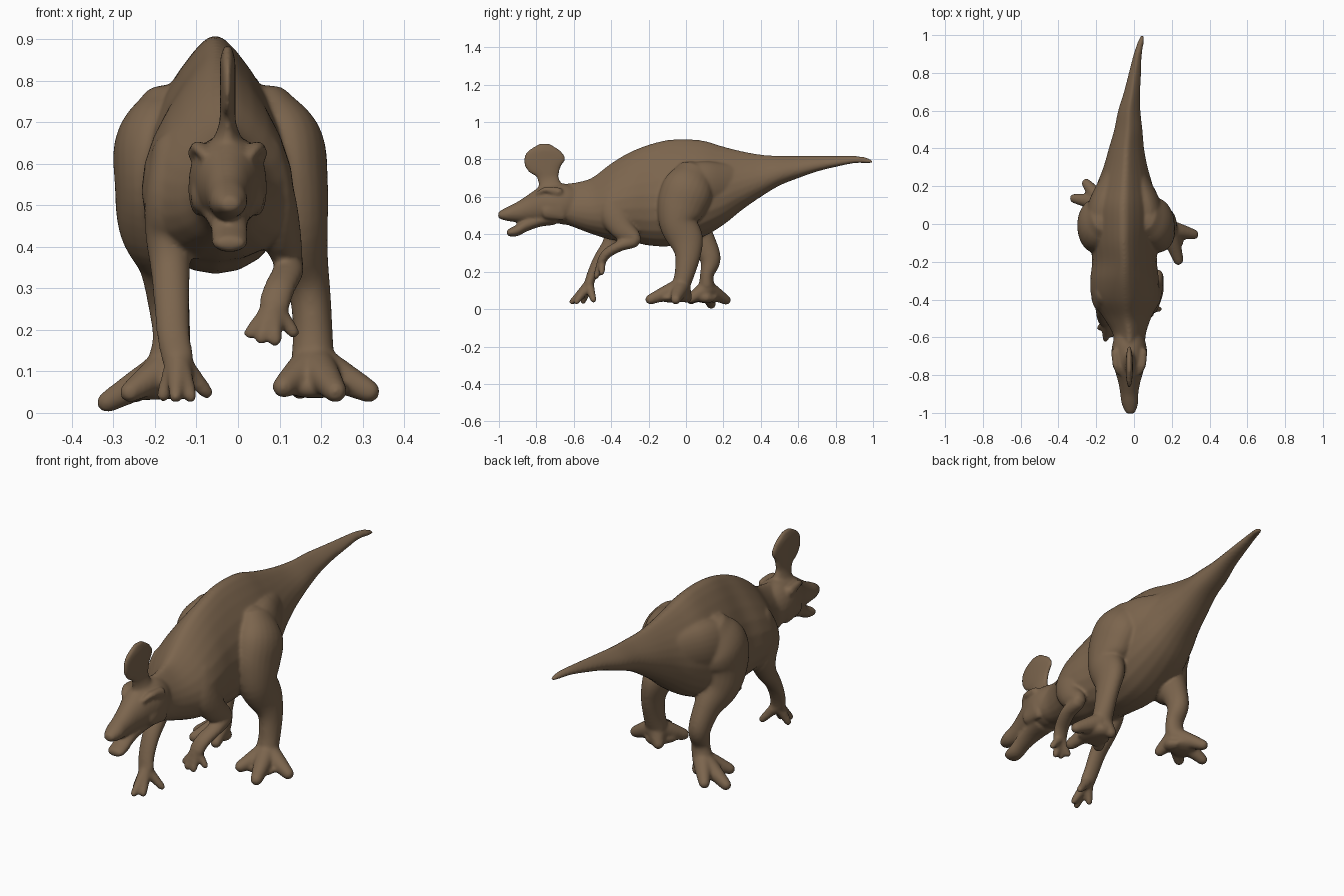
import bpy, bmesh, math
from mathutils import Vector

cube = bpy.data.objects.get("Cube")
if cube:
    bpy.data.objects.remove(cube, do_unlink=True)

UNIT = 0.01  # part tables are written in hundredths
SIDES = 24

skin = bpy.data.materials.new("brown_skin")
skin.use_nodes = True
skin.diffuse_color = (0.2, 0.13, 0.075, 1)
skin.node_tree.nodes["Principled BSDF"].inputs["Base Color"].default_value = skin.diffuse_color

bm = bmesh.new()


def spline(points, steps=5):
    """Smooth curve through rows of any length."""
    rows = [Vector(p) for p in points]
    rows = [rows[0]] + rows + [rows[-1]]
    result = []
    for a, b, c, d in zip(rows, rows[1:], rows[2:], rows[3:]):
        for i in range(steps):
            t = i / steps
            result.append(b + (c - a) * (t / 2)
                          + (a * 2 - b * 5 + c * 4 - d) * (t * t / 2)
                          + (b * 3 - a - c * 3 + d) * (t ** 3 / 2))
    return result + [rows[-1]]


def skin_rings(rings):
    """Bridge a list of closed rings of coordinates and cap both ends."""
    loops = [[bm.verts.new(co * UNIT) for co in ring] for ring in rings]
    for low, high in zip(loops, loops[1:]):
        for i in range(SIDES):
            j = (i + 1) % SIDES
            bm.faces.new((low[i], low[j], high[j], high[i]))
    bm.faces.new(loops[0][::-1])
    bm.faces.new(loops[-1])


def trunk(rows, taper, ridge=0):
    """Loft along y; rows are y, centre x, half width, bottom z, top z."""
    rings = []
    for y, cx, width, bottom, top in spline(rows):
        ring = []
        for i in range(SIDES):
            a = math.tau * i / SIDES
            up = math.cos(a)
            side = width * math.sin(a) * (1 - taper * up - ridge * max(up, 0) ** 2)
            ring.append(Vector((cx + side, y, (top + bottom) / 2 + (top - bottom) / 2 * up)))
        rings.append(ring)
    skin_rings(rings)


def limb(rows):
    """Round-ended tube; rows are x, y, z, half width, half depth."""
    path = spline(rows)
    frames = []
    for i, p in enumerate(path):
        ahead, behind = path[min(i + 1, len(path) - 1)], path[max(i - 1, 0)]
        frames.append((p.xyz, (ahead - behind).xyz.normalized(), p[3], p[4]))

    def dome(frame, sign):
        centre, tangent, w, d = frame
        reach = sign * min(w, d)
        return [(centre + tangent * reach * math.sin(k), tangent,
                 w * math.cos(k), d * math.cos(k)) for k in (0.5, 1.0, 1.4)]

    frames = dome(frames[0], -1)[::-1] + frames + dome(frames[-1], 1)
    rings = []
    for centre, tangent, w, d in frames:
        axis = Vector((1, 0, 0)) if abs(tangent.x) < 0.9 else Vector((0, 1, 0))
        across = (axis - tangent * axis.dot(tangent)).normalized()
        deep = tangent.cross(across)
        angles = [math.tau * i / SIDES for i in range(SIDES)]
        rings.append([centre + across * w * math.cos(a) + deep * d * math.sin(a)
                      for a in angles])
    skin_rings(rings)


def digits(root, tips, thick, thin):
    """Tapered toes or fingers fanning out and down from one root."""
    root = Vector(root)
    for tip in tips:
        tip = Vector(tip)
        middle = root.lerp(tip, 0.5)
        limb([(*root, thick, thick), (*middle, thick * 0.8, thick * 0.8),
              (*tip, thin, thin)])


# Torso and tail, with a ridged back
trunk([(-66, -2.5, 8, 46, 67), (-58, -2.5, 8.5, 43, 68), (-50, -3.5, 12, 40, 70.5),
       (-40, -4.5, 17, 37, 78), (-30, -5, 17.5, 36, 84), (-20, -5, 16.5, 34, 88),
       (-10, -5.5, 17, 33.5, 90.5), (0, -5.5, 17.5, 35, 91), (10, -5.5, 17, 39, 90),
       (20, -5, 14.5, 45, 87), (30, -4.5, 11.3, 53, 84.5), (40, -4, 9, 60, 82.7),
       (50, -3, 7.2, 66, 82), (60, -2.5, 5.7, 70, 82), (70, -1, 4.2, 73.5, 82),
       (80, 0.5, 3.2, 76, 82), (90, 2, 2.2, 78, 82), (96, 3.5, 1.7, 78, 81.3),
       (100, 4.5, 1, 78, 79.5)], 0.3, 0.22)

# Skull and upper bill
trunk([(-58, -2.5, 7, 46, 65), (-64, -2.5, 9, 45, 67), (-70, -2.5, 9.3, 46, 67),
       (-77, -2.5, 7.8, 46, 66), (-84, -2.5, 5.8, 46.5, 61.5), (-90, -2.5, 4.8, 46.5, 57.5),
       (-95, -2.2, 4.4, 47, 55), (-99, -2, 3, 48, 52.8), (-100.5, -2, 1.7, 49, 51.7)], 0.03)

# Lower jaw, held slightly open
trunk([(-70, -2.5, 6.5, 45, 53), (-78, -2.5, 5.5, 44, 51), (-85, -2.2, 4.5, 41.5, 49),
       (-90, -2, 4.4, 39, 45.5), (-94, -2, 4.2, 38.8, 43.3), (-95.8, -2, 3, 39.5, 42.3)], 0)

# Brow ridges and cheeks
for side in (-1, 1):
    limb([(-2.5 + side * 5.5, -79, 62, 1.2, 1.2), (-2.5 + side * 7, -75, 63.8, 1.8, 1.6),
          (-2.5 + side * 7.4, -68, 62.5, 2.2, 2.6)])
    limb([(-2.5 + side * 6.3, -75, 52, 2.5, 4), (-2.5 + side * 7, -67, 54, 2.5, 7)])

# Hatchet-shaped crest
limb([(-2.5, -72, 62, 5.5, 7), (-2.5, -73, 67, 3, 6), (-2.5, -73.7, 70, 2, 5.8),
      (-2.5, -74.2, 73, 1.9, 7), (-2.5, -75, 76, 1.9, 10), (-2.5, -75.5, 79, 1.9, 11.4),
      (-2.5, -75.7, 82, 1.9, 10.9), (-2.5, -75.7, 85, 1.8, 8.5), (-2.5, -75.7, 87.5, 1.2, 4.5)])

# Haunches running back into the tail
for side in (-1, 1):
    limb([(-5 + side * 14, -1, 65, 7.5, 12), (-5 + side * 12, 9, 66.5, 7.5, 12.5),
          (-5 + side * 9, 18, 67, 6.5, 11.5), (-5 + side * 5, 28, 68, 5, 9.5)])

# Left hind leg, planted forward
limb([(7.5, 4, 70.5, 8, 11), (11, 1, 64, 9.8, 13.7), (12.5, -2.5, 55, 9.2, 13),
      (13.5, -4, 46, 8.3, 10.3), (15.5, 0, 37, 6.3, 9.3), (17.3, 1, 29, 5, 7),
      (18, -0.5, 20, 4.8, 5.5), (18, -2.5, 13, 5.2, 4.8)])
digits((18.2, -2.5, 12), [(31.5, -5.5, 5.2), (23.5, -19, 5.2), (11, -13.5, 6.3), (15, 0.5, 6)],
       5, 2.8)
limb([(18, -1, 7, 5, 3.2), (18.5, -6, 6.5, 8, 3), (18.5, -11, 6, 7.5, 2.4)])

# Right hind leg, pushing off behind
limb([(-17.5, 3, 70.5, 8, 11), (-20, 0, 64, 9.8, 14), (-20.5, -1.5, 55, 9.2, 13.5),
      (-20, 2, 45, 8.7, 10.5), (-18, 9, 36, 6, 7), (-16.7, 13, 26.5, 5, 5.6),
      (-16, 11.2, 18.5, 4.6, 3.7), (-16.5, 11, 13, 5, 4.2)])
digits((-16.8, 11, 11), [(-31.5, 13.5, 2.6), (-25.2, 21.5, 4.8), (-26, 2.7, 5), (-14, 2.5, 5.5)],
       4.7, 2.6)
limb([(-15, 9, 6.5, 5, 3), (-19, 11, 6, 6.5, 2.8), (-24, 12, 5.2, 6, 2.2)])

# Left arm, raised and folded forward from the shoulder
limb([(6, -35, 62, 5, 8), (8.5, -38, 52, 5.3, 8.5), (10.5, -34, 43, 4.7, 6.5),
      (12, -27.5, 37, 3.6, 3.8), (12, -35, 34, 3.8, 3), (10, -42, 30, 3.8, 2.7),
      (8.7, -45, 26, 3.8, 2.4)])
digits((8.5, -45, 26), [(2.9, -46, 19.2), (5.6, -48, 18), (9, -48, 17.5), (13.3, -45, 19.5)],
       2.4, 1.6)

# Right arm, reaching the ground
limb([(-15.5, -35, 62, 5.5, 8), (-16.5, -38, 52, 6, 9), (-16.7, -37, 43, 5.6, 7),
      (-16.3, -40, 35, 4.8, 4.8), (-16, -46, 27, 4.3, 3.4), (-15.6, -50, 19, 4, 2.8),
      (-14.5, -52, 13, 3.9, 2.6)])
digits((-14.5, -52, 13), [(-18, -55, 4.3), (-15, -60.8, 3.9), (-11.5, -58.5, 4), (-7.6, -49.5, 5)],
       2.8, 1.7)

# Fuse every part into one continuous skin
bmesh.ops.recalc_face_normals(bm, faces=bm.faces)
mesh = bpy.data.meshes.new("dinosaur_body")
bm.to_mesh(mesh)
bm.free()
body = bpy.data.objects.new("dinosaur_body", mesh)
bpy.context.collection.objects.link(body)

remesh = body.modifiers.new("fuse_parts", "REMESH")
remesh.mode = "VOXEL"
remesh.voxel_size = 0.007
remesh.use_smooth_shade = True
soften = body.modifiers.new("soften_joins", "SMOOTH")
soften.factor = 0.5
soften.iterations = 12

bpy.context.view_layer.objects.active = body
body.select_set(True)
for name in [m.name for m in body.modifiers]:
    bpy.ops.object.modifier_apply(modifier=name)
body.data.materials.clear()
body.data.materials.append(skin)
bpy.ops.object.shade_smooth()
